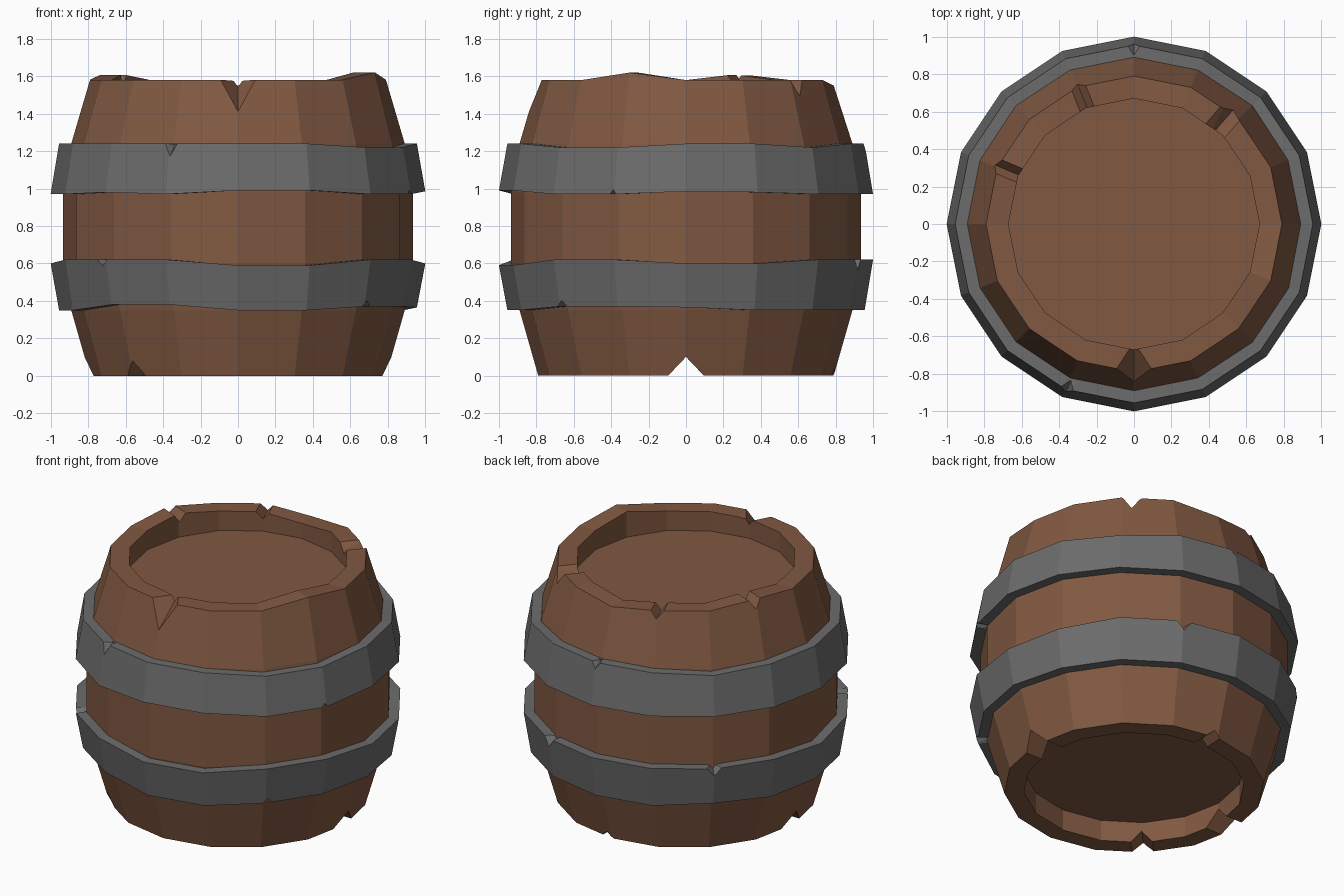
import bpy, bmesh
from math import sin, cos, radians

if "Cube" in bpy.data.objects:
    bpy.data.objects.remove(bpy.data.objects["Cube"])

SIDES = 16


def material(name, colour):
    m = bpy.data.materials.new(name)
    m.diffuse_color = (*colour, 1)
    m.use_nodes = True
    m.node_tree.nodes["Principled BSDF"].inputs["Base Color"].default_value = m.diffuse_color
    return m


def make_object(name, bm, mat=None):
    bmesh.ops.recalc_face_normals(bm, faces=bm.faces)
    me = bpy.data.meshes.new(name)
    bm.to_mesh(me)
    bm.free()
    ob = bpy.data.objects.new(name, me)
    bpy.context.collection.objects.link(ob)
    if mat:
        me.materials.append(mat)
    return ob


def revolve(name, profile, mat, closed, offsets):
    """Spin (r, z) points into 16 flat sides; offsets[point][column] shifts z."""
    bm = bmesh.new()
    rings = []
    for k, (r, z) in enumerate(profile):
        dz = offsets.get(k, {})
        rings.append([bm.verts.new((r * cos(radians(22.5 * i)), r * sin(radians(22.5 * i)),
                                    z + dz.get(i, 0))) for i in range(SIDES)])
    n = len(rings)
    for k in range(n if closed else n - 1):
        a, b = rings[k], rings[(k + 1) % n]
        for i in range(SIDES):
            j = (i + 1) % SIDES
            bm.faces.new((a[i], a[j], b[j], b[i]))
    if not closed:
        bm.faces.new(rings[0])
        bm.faces.new(rings[-1])
    return make_object(name, bm, mat)


def notch(target, angle, half, edge, r0, tip0, r1, tip1):
    """Cut a radial V groove; its tip runs from tip0 at r0 to tip1 at r1."""
    out = edge + (0.1 if tip1 < edge else -0.1)
    c, s = cos(radians(angle)), sin(radians(angle))
    bm = bmesh.new()
    ends = []
    for r, tip in ((r0, tip0), (r1, tip1)):
        pts = ((0, tip), (half, edge), (half, out), (-half, out), (-half, edge))
        ends.append([bm.verts.new((r * c - t * s, r * s + t * c, z)) for t, z in pts])
    a, b = ends
    bm.faces.new(a)
    bm.faces.new(b)
    for i in range(5):
        j = (i + 1) % 5
        bm.faces.new((a[i], a[j], b[j], b[i]))
    bmesh.ops.triangulate(bm, faces=[f for f in bm.faces if len(f.verts) == 4])
    cutter = make_object("notch_cutter", bm)
    cutter.hide_render = True
    mod = target.modifiers.new("notch", 'BOOLEAN')
    mod.operation = 'DIFFERENCE'
    mod.solver = 'EXACT'
    mod.object = cutter
    bpy.context.view_layer.objects.active = target
    bpy.ops.object.modifier_apply(modifier=mod.name)
    bpy.data.objects.remove(cutter)


wood = material("wood", (0.22, 0.10, 0.054))
iron = material("iron", (0.15, 0.15, 0.15))

# Barrel body with recessed lid and base, uneven top rim
rim = {15: 0.04, 7: 0.03, 4: -0.03}
body = revolve("barrel_body",
               [(0.67, 0.14), (0.67, 0), (0.79, 0), (0.89, 0.35), (0.935, 0.6), (0.935, 0.98),
                (0.89, 1.24), (0.79, 1.58), (0.67, 1.58), (0.67, 1.45)],
               wood, False, {7: rim, 8: rim})

# Notches in the top rim
notch(body, 270, 0.15, 1.585, 0.63, 1.573, 0.86, 1.395)
notch(body, 49, 0.075, 1.59, 0.60, 1.53, 0.88, 1.48)
notch(body, 112, 0.05, 1.59, 0.60, 1.53, 0.88, 1.53)
notch(body, 157, 0.05, 1.62, 0.60, 1.55, 0.88, 1.55)
# Notches in the bottom rim
for angle, half, depth in ((0, 0.1, 0.1), (180, 0.1, 0.1), (226, 0.07, 0.08), (88, 0.05, 0.04)):
    notch(body, angle, half, -0.005, 0.6, depth, 0.9, depth)

# Iron hoops with slightly wavy edges
upper = revolve("upper_hoop", [(0.88, 0.97), (1.0, 0.97), (0.955, 1.24), (0.88, 1.24)], iron, True,
                {0: (lo := {10: .01, 12: .02, 13: .02, 0: .015, 1: .01}), 1: lo,
                 2: (hi := {14: -.02, 15: -.02, 2: -.02, 6: -.015}), 3: hi})
lower = revolve("lower_hoop", [(0.88, 0.35), (0.955, 0.35), (1.0, 0.62), (0.88, 0.62)], iron, True,
                {0: (lo := {10: .03, 11: .03, 14: .02, 15: .02, 0: .015, 6: .02}), 1: lo,
                 2: (hi := {12: -.03, 13: -.03, 0: -.02, 1: -.02, 8: -.02}), 3: hi})

# Chips along the hoop edges
notch(upper, 248, 0.08, 1.25, 0.90, 1.235, 1.01, 1.13)
notch(upper, 90, 0.07, 1.25, 0.90, 1.235, 1.01, 1.17)
notch(upper, 337, 0.03, 0.965, 0.85, 0.985, 1.05, 0.995)
notch(lower, 223, 0.07, 0.63, 0.90, 0.61, 1.03, 0.575)
notch(lower, 68, 0.07, 0.63, 0.90, 0.61, 1.03, 0.54)
notch(lower, 135, 0.07, 0.63, 0.90, 0.61, 1.03, 0.55)
notch(lower, 316, 0.05, 0.36, 0.85, 0.39, 1.03, 0.41)
